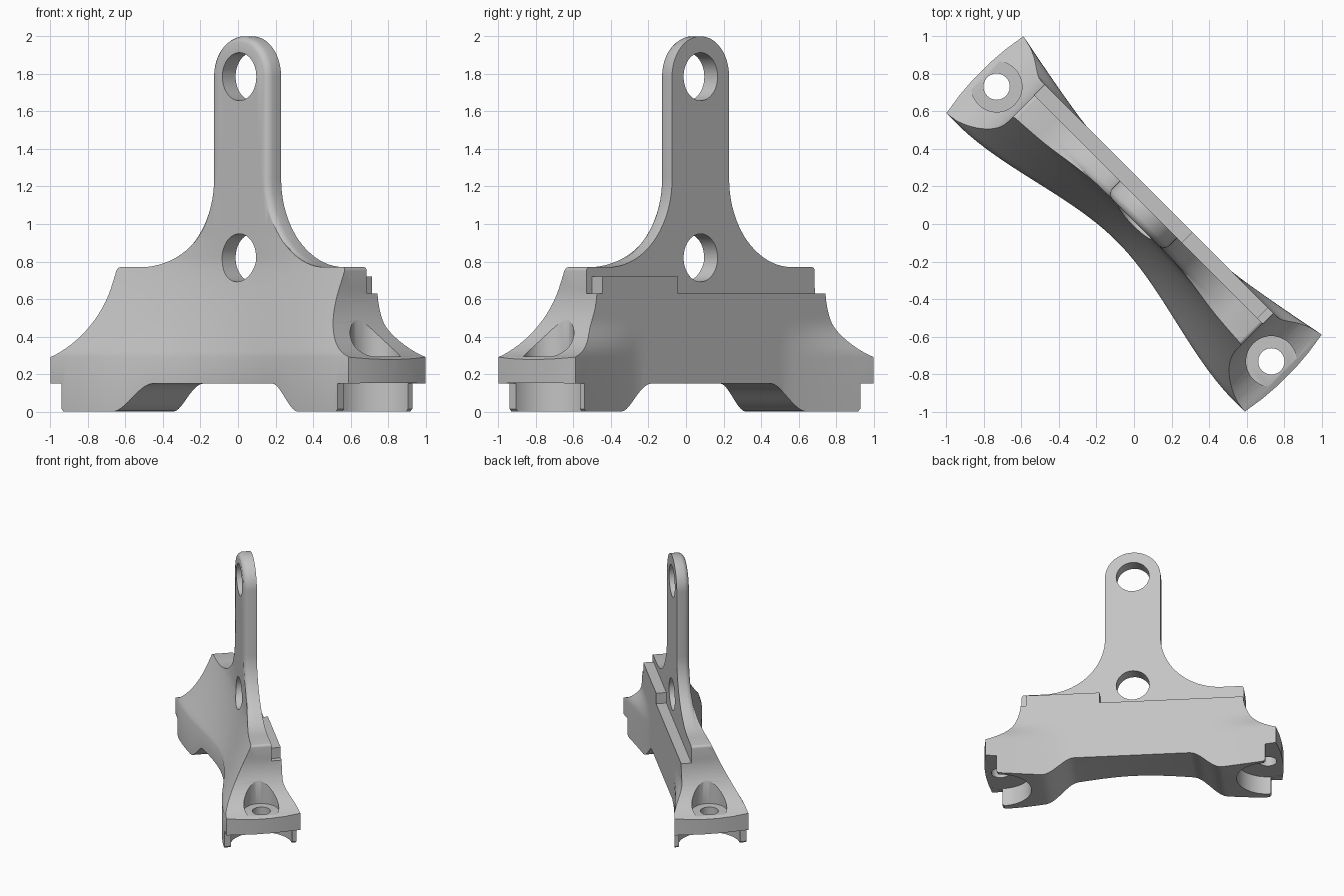
import bpy, bmesh, math

if "Cube" in bpy.data.objects:
    bpy.data.objects.remove(bpy.data.objects["Cube"])

grey = bpy.data.materials.new("plain_grey")
grey.use_nodes = True
colour = (0.55, 0.55, 0.55, 1)
grey.diffuse_color = colour
grey.node_tree.nodes["Principled BSDF"].inputs["Base Color"].default_value = colour


def clamp(t):
    return max(0.0, min(1.0, t))


def smooth(t):
    t = clamp(t)
    return t * t * (3 - 2 * t)


def arc(cx, cz, rx, rz, start, end, steps=16):
    angles = [math.radians(start + (end - start) * i / steps) for i in range(steps + 1)]
    return [(cx + rx * math.cos(a), cz + rz * math.sin(a)) for a in angles]


def loft(name, rings):
    bm = bmesh.new()
    rows = [[bm.verts.new(p) for p in ring] for ring in rings]
    for low, high in zip(rows, rows[1:]):
        for i in range(len(low)):
            j = (i + 1) % len(low)
            bm.faces.new((low[i], low[j], high[j], high[i]))
    bm.faces.new(rows[0][::-1])
    bm.faces.new(rows[-1])
    bmesh.ops.recalc_face_normals(bm, faces=bm.faces)
    mesh = bpy.data.meshes.new(name)
    bm.to_mesh(mesh)
    bm.free()
    obj = bpy.data.objects.new(name, mesh)
    bpy.context.collection.objects.link(obj)
    return obj


def plate(name, layers):
    return loft(name, [[(x, y, z) for x, z in outline] for y, outline in layers])


def post(name, x, radius, z0, z1):
    return loft(name, [[(px, py, z) for px, py in arc(x, 0, radius, radius, 0, 360, 48)[:-1]]
                       for z in (z0, z1)])


def combine(obj, cutter, operation):
    mod = obj.modifiers.new("combine", "BOOLEAN")
    mod.operation, mod.object, mod.solver = operation, cutter, "EXACT"
    bpy.context.view_layer.update()
    graph = bpy.context.evaluated_depsgraph_get()
    mesh = bpy.data.meshes.new_from_object(obj.evaluated_get(graph))
    obj.modifiers.clear()
    obj.data = mesh
    bpy.data.objects.remove(cutter)


# Thickness of the casting: hourglass front, flat back flaring at the ends
def front(x, z):
    centre = 0.01 - 0.14 * clamp((0.80 - z) / 0.51) ** 1.3
    end = 0.01 - 0.30 * clamp((0.95 - z) / 0.65) ** 1.2
    return centre + (end - centre) * smooth(abs(x) / 1.05)


def back(x, z):
    flare = clamp((abs(x) - 0.55) / 0.57) ** 1.15
    return 0.19 + 0.10 * flare * smooth((0.49 - z) / 0.19)


def ring(z):
    xs = [-1.124] + [i * 0.05 for i in range(-22, 23)] + [1.124]
    f, b = front(1.124, z), back(1.124, z)
    bulge = [(1.124 + 0.112 * t * (1 - t), f + (b - f) * t) for t in (0.2, 0.4, 0.6, 0.8)]
    points = [(x, front(x, z)) for x in xs] + bulge
    points += [(x, back(x, z)) for x in reversed(xs)] + [(-x, y) for x, y in reversed(bulge)]
    return [(x, y, z) for x, y in points]


# Silhouette: arch, feet, flanges, shoulders and tab, the tab narrowed by inset
def silhouette(inset):
    half = [(0.45 + 0.25 * i / 10, 0.15 * (1 - smooth(i / 10))) for i in range(11)]
    half += [(1.025, 0), (1.04, 0.015), (1.04, 0.15), (1.17, 0.15), (1.17, 0.27)]
    half += arc(1.23, 0.66, 0.37, 0.385, 253, 180, 14)
    half += arc(0.84, 0.75, 0.02, 0.02, 0, 90, 4)
    half += arc(0.69, 1.24, 0.475 + inset, 0.47, 270, 180, 20)
    half += arc(0, 1.785, 0.215 - inset, 0.215 - inset, 0, 90, 16)
    return half + [(-x, z) for x, z in reversed(half[:-1])]


levels = [-0.1] + [0.29 + 0.03 * i for i in range(23)] + [1.4, 2.1]
body = loft("bracket", [ring(z) for z in levels])
rounding = [(-0.6, 0.035), (0.008, 0.035), (0.015, 0.02), (0.027, 0.008), (0.045, 0), (0.6, 0)]
combine(body, plate("silhouette", [(y, silhouette(d)) for y, d in rounding]), "INTERSECT")

# Stepped ledge on the back
ledge = [(-1.3, 0.63), (0.25, 0.63), (0.25, 0.72), (0.82, 0.72), (0.82, 0.63),
         (1.3, 0.63), (1.3, 2.2), (-1.3, 2.2)]
combine(body, plate("ledge_cutter", [(0.11, ledge), (0.5, ledge)]), "DIFFERENCE")

# Two holes through the tab
for z in (0.82, 1.785):
    hole = arc(0, z, 0.128, 0.128, 0, 360, 48)[:-1]
    combine(body, plate("tab_hole_cutter", [(-0.5, hole), (0.5, hole)]), "DIFFERENCE")

# Bolt holes, counterbores and foot recesses at both ends
for side in (-1, 1):
    for radius, z0, z1 in ((0.07, -0.2, 0.6), (0.135, 0.293, 0.9), (0.24, -0.2, 0.152)):
        combine(body, post("bolt_cutter", side * 1.035, radius, z0, z1), "DIFFERENCE")

# Finish: one colour, smooth shading, diagonal stance
body.data.materials.clear()
body.data.materials.append(grey)
body.rotation_euler.z = math.radians(-45)
bpy.ops.object.select_all(action="DESELECT")
body.select_set(True)
bpy.context.view_layer.objects.active = body
bpy.ops.object.shade_smooth_by_angle(angle=math.radians(28))
